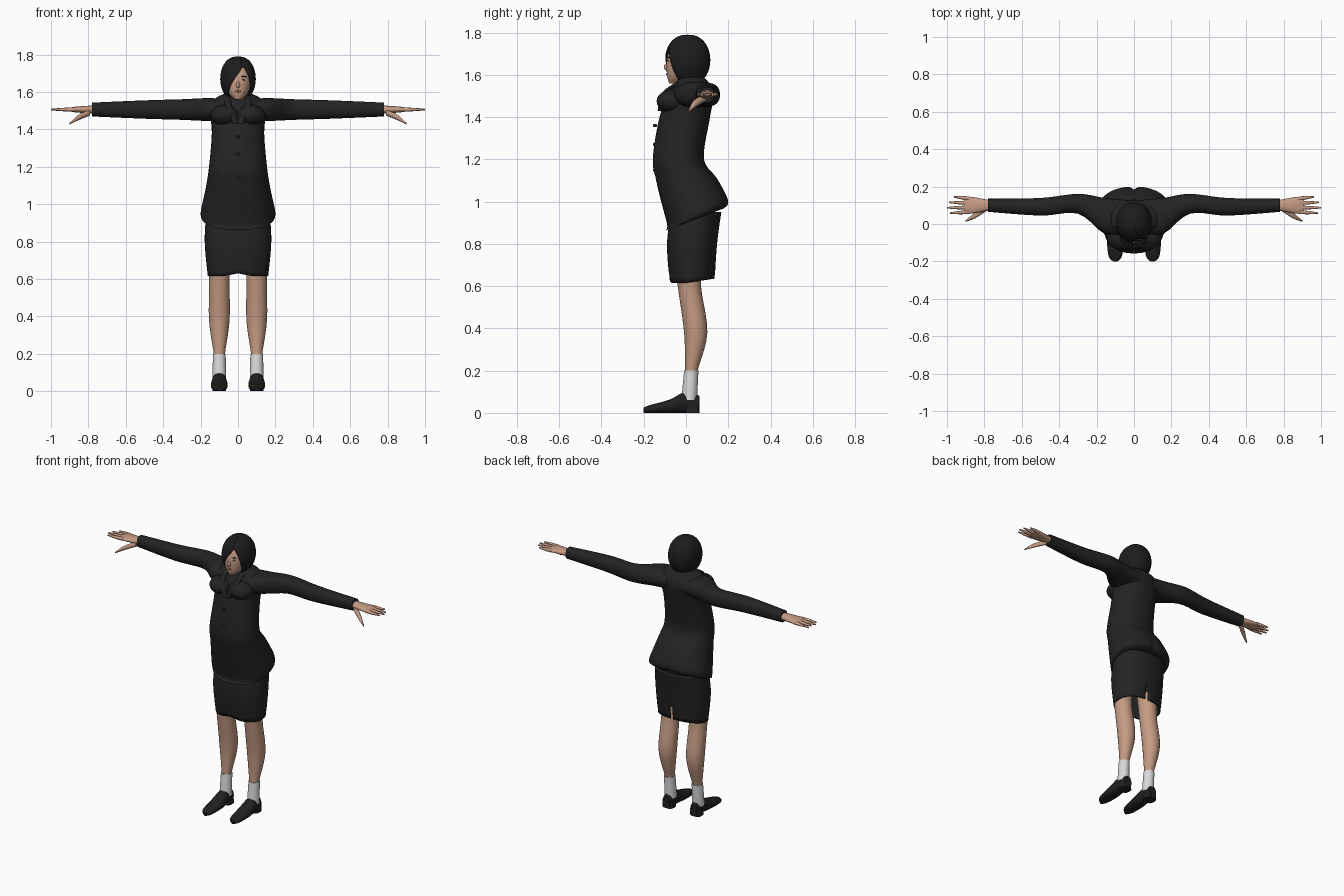
import bpy, bmesh, math

cube = bpy.data.objects.get("Cube")
if cube:
    bpy.data.objects.remove(cube)


def material(name, red, green, blue):
    mat = bpy.data.materials.new(name)
    mat.use_nodes = True
    colour = (red, green, blue, 1)
    mat.diffuse_color = colour
    shader = mat.node_tree.nodes["Principled BSDF"]
    shader.inputs["Base Color"].default_value = colour
    return mat


CLOTH = material("black cloth", .017, .017, .017)
HAIR = material("black hair", .012, .012, .012)
SHOE = material("black leather", .014, .014, .014)
SKIN = material("skin", .56, .33, .23)
SOCK = material("light sock", .7, .7, .7)
LIP = material("lips", .38, .17, .13)
WHITE = material("eye white", .6, .57, .54)


def finish(name, bm, mat):
    bmesh.ops.recalc_face_normals(bm, faces=bm.faces)
    mesh = bpy.data.meshes.new(name)
    bm.to_mesh(mesh)
    bm.free()
    mesh.materials.append(mat)
    part = bpy.data.objects.new(name, mesh)
    bpy.context.collection.objects.link(part)
    return part


def smooth_rings(rings, steps=5):
    """Fill in sections between the given ones along a smooth spline."""
    filled = []
    for i, (start, end) in enumerate(zip(rings, rings[1:])):
        before = rings[max(i - 1, 0)]
        after = rings[min(i + 2, len(rings) - 1)]
        for step in range(steps):
            t = step / steps
            filled.append([
                b + t / 2 * (c - a + t * (2 * a - 5 * b + 4 * c - d + t * (3 * (b - c) + d - a)))
                for a, b, c, d in zip(before, start, end, after)])
    return filled + [rings[-1]]


def loft(name, rings, mat, axis="z", side=1, segments=32, power=2.2,
         warp=None, arc=None, open_ends=False, cut=None):
    """Skin rounded sections: position, two centre values, two radii."""
    bm = bmesh.new()
    rows = []
    for along, centre_u, centre_v, radius_u, radius_v in smooth_rings(rings):
        first, last = arc(along) if arc else (0, math.tau)
        row = []
        for k in range(segments + bool(arc)):
            angle = first + (last - first) * k / segments
            s, c = math.sin(angle), -math.cos(angle)
            u = centre_u + radius_u * math.copysign(abs(s) ** (2 / power), s)
            v = centre_v + radius_v * math.copysign(abs(c) ** (2 / power), c)
            x, y, z = {"x": (along, u, v), "y": (u, along, v), "z": (u, v, along)}[axis]
            if warp:
                x, y, z = warp(x, y, z)
            row.append(bm.verts.new((x * side, y, z)))
        rows.append(row)
    for low, high in zip(rows, rows[1:]):
        for k in range(segments):
            after = (k + 1) % len(low)
            bm.faces.new((low[k], low[after], high[after], high[k])).smooth = True
    if not open_ends:
        bm.faces.new(rows[0])
        bm.faces.new(rows[-1])
    if cut:
        removed = [face for face in bm.faces if cut(face.calc_center_median())]
        bmesh.ops.delete(bm, geom=removed, context="FACES")
    return finish(name, bm, mat)


def body(rows):
    """Turn height, half width, front and back into loft sections."""
    return [(z, 0, (front + back) / 2, width, (back - front) / 2)
            for z, width, front, back in rows]


def blob(name, centre, radii, mat):
    bm = bmesh.new()
    bmesh.ops.create_uvsphere(bm, u_segments=24, v_segments=14, radius=1)
    for vert in bm.verts:
        vert.co = [c + r * q for c, r, q in zip(centre, radii, vert.co)]
    for face in bm.faces:
        face.smooth = True
    return finish(name, bm, mat)


def thicken(part):
    shell = part.modifiers.new("thickness", "SOLIDIFY")
    shell.thickness = .007
    shell.offset = -1


# Jacket: the hem rises to the back, with a crease between the hips
def jacket_warp(x, y, z):
    low = min(1, max(0, (1.12 - z) / .18))
    crease = .016 * low * max(0, 1 - abs(x) / .025) if y > .05 else 0
    return x, y - crease, z + low * .38 * y


loft("jacket", body([
    (.9, .18, -.1, .18), (.93, .2, -.09, .2), (1.1, .17, -.14, .15),
    (1.2, .155, -.157, .085), (1.38, .14, -.13, .11), (1.5, .15, -.09, .13),
    (1.56, .13, -.05, .11), (1.6, .05, -.03, .07)]),
    CLOTH, segments=64, warp=jacket_warp)
for number, height in enumerate((1.15, 1.27, 1.36)):
    blob(f"button_{number}", (0, -.147, height), (.008, .01, .008), SHOE)


# Skirt: hem raised at the front middle and at the back, with a rear slit
def skirt_warp(x, y, z):
    notch = max(0, .015 - abs(x) / 5) if y < 0 else .15 * y
    return x, y, z + notch * (z < .65)


skirt = loft("skirt", body([
    (.615, .162, -.077, .135), (.8, .178, -.09, .147), (.95, .17, -.07, .167)]),
    CLOTH, segments=64, warp=skirt_warp, open_ends=True,
    cut=lambda spot: spot.y > .1 and 0 < spot.x < .02 and spot.z < .7)
thicken(skirt)

# Neck and face
loft("neck", body([(1.5, .045, -.03, .06), (1.61, .045, -.03, .06)]), SKIN)
loft("face", body([
    (1.56, .02, -.08, 0), (1.6, .056, -.09, .05),
    (1.68, .074, -.09, .09), (1.76, .05, -.06, .07)]), SKIN)
blob("nose", (0, -.092, 1.637), (.01, .013, .017), SKIN)
blob("mouth", (0, -.088, 1.604), (.016, .006, .006), LIP)


# Bob hair: a rounded shell open over the face, its fringe swept to the right
def face_opening(z):
    down = min(1, max(0, (1.735 - z) / .15))
    return .25 + .7 * math.sqrt(down), .25 - down + math.tau


hair_rings = []
for step in range(13):
    tilt = math.radians(step * 12 - 55)
    reach = max(.01, math.cos(tilt)) ** .85 if step < 12 else .01
    hair_rings.append((1.67 + .12 * math.sin(min(tilt, math.pi / 2)),
                       0, .008, .095 * reach, .107 * reach))
thicken(loft("hair", hair_rings, HAIR, segments=56, arc=face_opening, open_ends=True))

FOOT_X = .1
HAND_Y, HAND_Z = .1, 1.506

for label, side in (("left", 1), ("right", -1)):
    # Eyes and brows
    eye_x = side * .028
    blob(f"{label}_eye", (eye_x, -.082, 1.665), (.012, .005, .005), WHITE)
    blob(f"{label}_iris", (eye_x, -.083, 1.666), (.006, .006, .005), HAIR)
    blob(f"{label}_brow", (eye_x, -.083, 1.682), (.018, .006, .003), HAIR)

    # Chest and lapels
    blob(f"{label}_chest", (side * .07, -.062, 1.475), (.077, .077, .056), CLOTH)
    lapel = [(1.43, .01, -.12), (1.52, .05, -.095), (1.59, .055, .01)]
    loft(f"{label}_lapel", [(*spot, .018, .014) for spot in lapel], CLOTH, side=side)

    # Sleeves: position, depth centre, depth and height radii
    sleeve = [(.05, .04, .09, .055), (.16, .045, .095, .061), (.3, .108, .053, .055),
              (.5, .092, .047, .049), (.78, .1, .035, .037)]
    loft(f"{label}_sleeve", [(x, y, HAND_Z, depth, height) for x, y, depth, height in sleeve],
         CLOTH, "x", side)

    # Hands with a fan of fingers
    palm = [(.77, .027, .022), (.87, .045, .015), (.91, .04, .007)]
    loft(f"{label}_palm", [(x, HAND_Y, HAND_Z, depth, height) for x, depth, height in palm],
         SKIN, "x", side)
    tips = {"index": .985, "middle": 1, "ring": .99, "little": .962}
    for place, (finger, tip) in enumerate(tips.items()):
        root_y, tip_y = .064 + .024 * place, .058 + .029 * place
        path = [(.88, root_y, .011), ((.88 + tip) / 2, (root_y + tip_y) / 2, .009),
                (tip, tip_y, .004)]
        loft(f"{label}_{finger}_finger", [(x, y, HAND_Z, r, r) for x, y, r in path],
             SKIN, "x", side, segments=12)
    thumb = [(.79, .085, 1.49, .016), (.85, .045, 1.465, .015), (.9, .016, 1.431, .004)]
    loft(f"{label}_thumb", [(x, y, z, r, r) for x, y, z, r in thumb],
         SKIN, "x", side, segments=12)

    # Legs and socks: height, depth centre, radius
    leg = [(.15, .02, .03), (.2, .025, .03), (.38, .046, .055), (.6, .016, .055), (.75, .01, .065)]
    sock = [(.06, .015, .037), (.2, .025, .034)]
    for part, path, mat in (("leg", leg, SKIN), ("sock", sock, SOCK)):
        loft(f"{label}_{part}", [(z, FOOT_X, y, r, r) for z, y, r in path],
             mat, side=side, power=2)

    # Shoes resting on the ground: position, half width, height
    shoe = [(-.2, .012, .025), (-.17, .036, .037), (-.08, .045, .062),
            (0, .037, .1), (.065, .024, .08)]
    loft(f"{label}_shoe", [(y, FOOT_X, top / 2, width, top / 2) for y, width, top in shoe],
         SHOE, "y", side)
    heel = [(0, FOOT_X, .03, .037, .035), (.045, FOOT_X, .03, .035, .034)]
    loft(f"{label}_heel", heel, SHOE, side=side, power=3)
